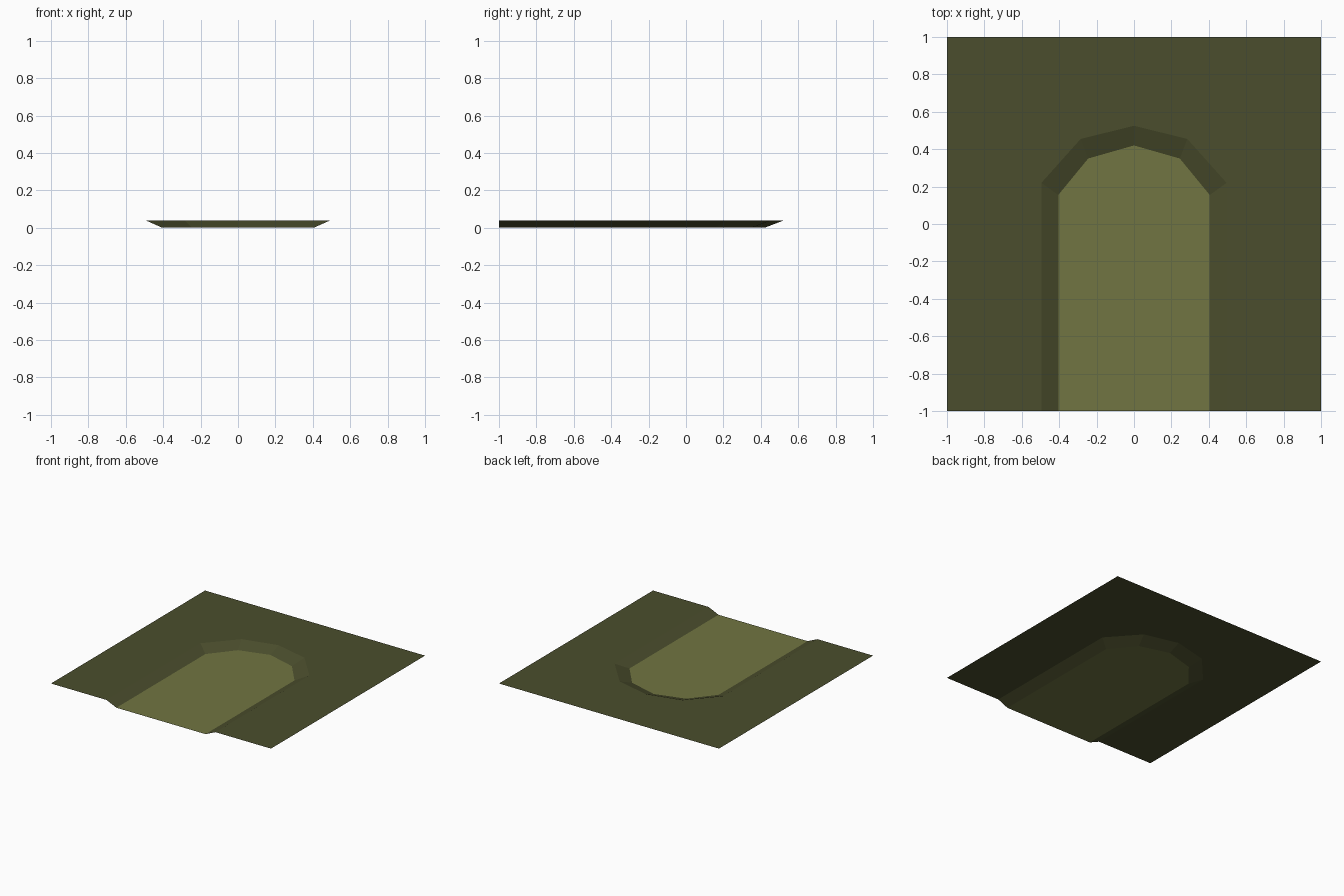
import bpy

if "Cube" in bpy.data.objects:
    bpy.data.objects.remove(bpy.data.objects["Cube"])


def material(name, color):
    m = bpy.data.materials.new(name)
    m.diffuse_color = (*color, 1.0)
    m.use_nodes = True
    m.node_tree.nodes["Principled BSDF"].inputs["Base Color"].default_value = m.diffuse_color
    return m


dark_olive = material("dark olive", (0.070, 0.076, 0.026))
light_olive = material("light olive", (0.165, 0.178, 0.054))


def mirrored(half, z):
    """Left half of an outline, ending on the centre line, plus its mirror."""
    right = [(-x, y) for x, y in reversed(half[:-1])]
    return [(x, y, z) for x, y in half + right]


def build(name, verts, faces, mat):
    mesh = bpy.data.meshes.new(name)
    mesh.from_pydata(verts, [], faces)
    mesh.materials.append(mat)
    ob = bpy.data.objects.new(name, mesh)
    bpy.context.collection.objects.link(ob)
    return ob


def strip(name, outer, inner, mat):
    """Flat faces joining two open outlines, facing up."""
    n = len(outer)
    faces = [(i, n + i, n + i + 1, i + 1) for i in range(n - 1)]
    return build(name, outer + inner, faces, mat)


TOP = 0.04
edge = mirrored([(-1, -1), (-1, 0.22), (-1, 1), (0, 1)], TOP)
rim = mirrored([(-0.495, -1), (-0.495, 0.22), (-0.285, 0.455), (0, 0.525)], TOP)
foot = mirrored([(-0.405, -1), (-0.405, 0.155), (-0.245, 0.35), (0, 0.42)], 0)

# Raised ground around the hollow
strip("ground", edge, rim, dark_olive)
# Sloping bank down to the path
strip("bank", rim, foot, dark_olive)
# Sunken path floor with an arched end
build("path_floor", foot, [tuple(reversed(range(len(foot))))], light_olive)
